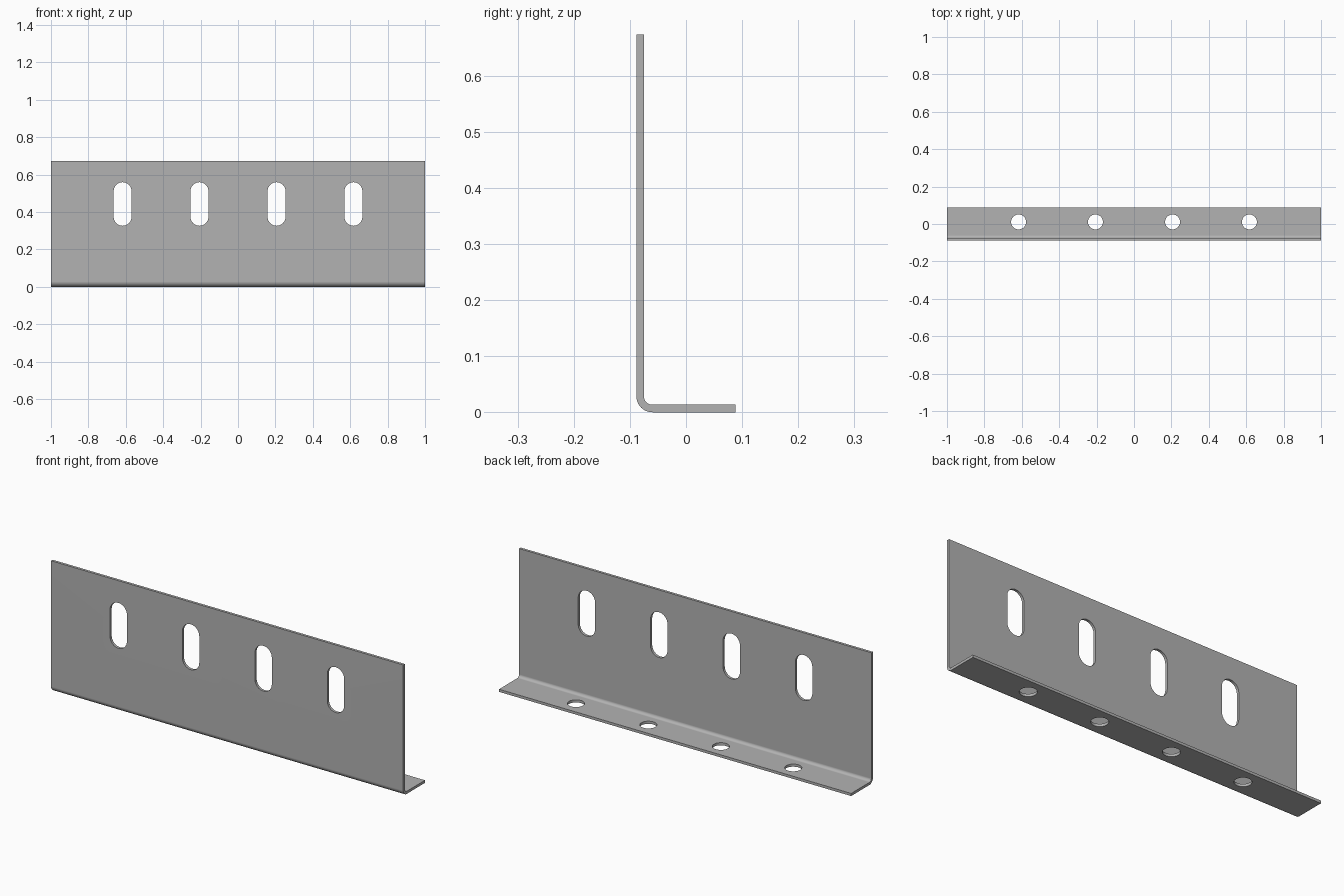
import bpy, bmesh
from math import sin, cos, pi, radians
from mathutils import Vector

if "Cube" in bpy.data.objects:
    bpy.data.objects.remove(bpy.data.objects["Cube"], do_unlink=True)

HALF_LENGTH, HALF_DEPTH, HEIGHT = 1.0, 0.0885, 0.673
THICK, BEND = 0.0135, 0.0285           # sheet thickness, outer bend radius
STATIONS = (-0.617, -0.206, 0.206, 0.617)

steel = bpy.data.materials.new("plain_grey_steel")
steel.use_nodes = True
colour = (0.45, 0.45, 0.45, 1)
steel.diffuse_color = colour
steel.node_tree.nodes["Principled BSDF"].inputs["Base Color"].default_value = colour


def arc(cu, cv, radius, start, end, steps):
    """Points along a circular arc, angles in units of pi."""
    angles = [pi * (start + (end - start) * i / steps) for i in range(steps + 1)]
    return [(cu + radius * cos(a), cv + radius * sin(a)) for a in angles]


def add_prism(bm, points, sweep):
    """Extrude a closed outline into a solid."""
    face = bm.faces.new([bm.verts.new(p) for p in points])
    geom = bmesh.ops.extrude_face_region(bm, geom=[face])["geom"]
    moved = [v for v in geom if isinstance(v, bmesh.types.BMVert)]
    bmesh.ops.translate(bm, verts=moved, vec=Vector(sweep))


def make_object(name, bm):
    bmesh.ops.recalc_face_normals(bm, faces=bm.faces)
    mesh = bpy.data.meshes.new(name)
    bm.to_mesh(mesh)
    bm.free()
    mesh.materials.append(steel)
    obj = bpy.data.objects.new(name, mesh)
    bpy.context.collection.objects.link(obj)
    return obj


# Bent sheet: L profile with a rounded corner, swept along x
cy, cz = BEND - HALF_DEPTH, BEND
profile = [(-HALF_DEPTH, HEIGHT)]
profile += arc(cy, cz, BEND, 1, 1.5, 10)
profile += [(HALF_DEPTH, 0), (HALF_DEPTH, THICK)]
profile += arc(cy, cz, BEND - THICK, 1.5, 1, 10)
profile += [(THICK - HALF_DEPTH, HEIGHT)]
bm = bmesh.new()
add_prism(bm, [(-HALF_LENGTH, y, z) for y, z in profile], (2 * HALF_LENGTH, 0, 0))
bracket = make_object("angle_bracket", bm)

# Cutters: upright slots in the tall plate, round holes in the foot flange
SLOT_R, SLOT_LOW, SLOT_HIGH, HOLE_R = 0.048, 0.374, 0.511, 0.04
bm = bmesh.new()
for x in STATIONS:
    slot = arc(x, SLOT_HIGH, SLOT_R, 0, 1, 16) + arc(x, SLOT_LOW, SLOT_R, 1, 2, 16)
    add_prism(bm, [(u, -0.15, v) for u, v in slot], (0, 0.12, 0))
    hole = arc(x, 0.011, HOLE_R, 0, 2, 32)[:-1]
    add_prism(bm, [(u, v, -0.05) for u, v in hole], (0, 0, 0.1))
cutter = make_object("hole_cutter", bm)
cutter.hide_render = True

# Punch the holes and shade
cut = bracket.modifiers.new("punch", "BOOLEAN")
cut.operation, cut.solver, cut.object = "DIFFERENCE", "EXACT", cutter
bpy.ops.object.select_all(action="DESELECT")
bracket.select_set(True)
bpy.context.view_layer.objects.active = bracket
bpy.ops.object.modifier_apply(modifier=cut.name)
bpy.data.objects.remove(cutter, do_unlink=True)
bpy.ops.object.shade_smooth_by_angle(angle=radians(30))
weighted = bracket.modifiers.new("flat_plate_normals", "WEIGHTED_NORMAL")
weighted.keep_sharp = True
